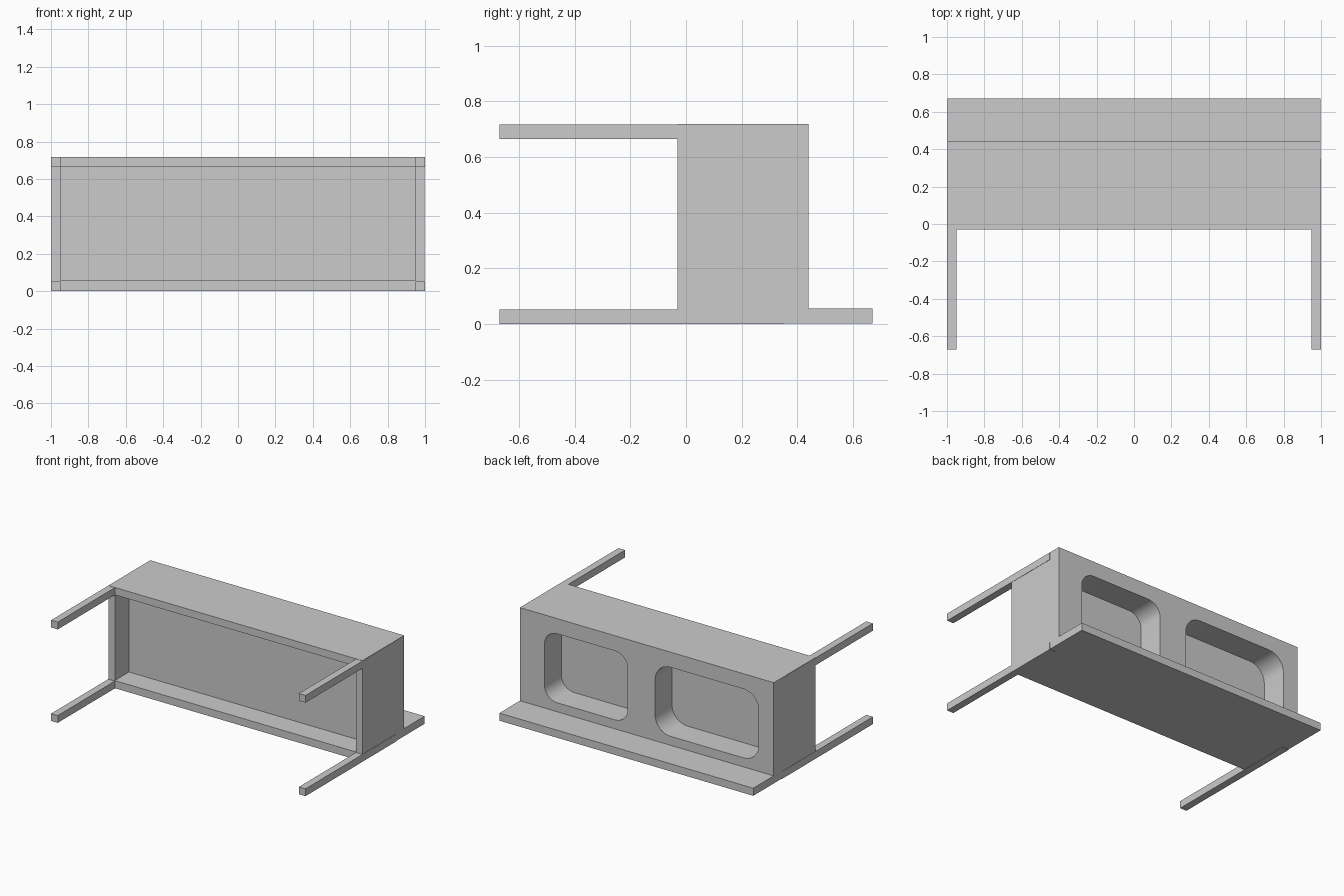
import bpy, bmesh, math

cube = bpy.data.objects.get("Cube")
if cube:
    bpy.data.objects.remove(cube, do_unlink=True)

grey = bpy.data.materials.new("plain_grey")
grey.use_nodes = True
colour = (0.6, 0.6, 0.6, 1)
grey.diffuse_color = colour
grey.node_tree.nodes["Principled BSDF"].inputs["Base Color"].default_value = colour


def prism(name, profile, axis, start, end):
    """Extrude a 2D profile along x (profile in y, z) or y (profile in x, z)."""
    bm = bmesh.new()
    place = (lambda p, d: (d, *p)) if axis == "x" else (lambda p, d: (p[0], d, p[1]))
    face = bm.faces.new([bm.verts.new(place(p, start)) for p in profile])
    new = bmesh.ops.extrude_face_region(bm, geom=[face])["geom"]
    for v in new:
        if isinstance(v, bmesh.types.BMVert):
            v.co["xy".index(axis)] = end
    bmesh.ops.recalc_face_normals(bm, faces=bm.faces)
    mesh = bpy.data.meshes.new(name)
    bm.to_mesh(mesh)
    bm.free()
    mesh.materials.append(grey)
    obj = bpy.data.objects.new(name, mesh)
    bpy.context.collection.objects.link(obj)
    return obj


def rounded(x0, x1, z0, z1, r, steps=8):
    """Rounded rectangle outline."""
    corners = [(x1 - r, z1 - r), (x0 + r, z1 - r), (x0 + r, z0 + r), (x1 - r, z0 + r)]
    return [(cx + r * math.cos(a), cz + r * math.sin(a))
            for i, (cx, cz) in enumerate(corners)
            for a in [math.pi / 2 * (i + k / steps) for k in range(steps + 1)]]


def rect(a0, a1, b0, b1):
    return [(a0, b0), (a1, b0), (a1, b1), (a0, b1)]


# Body with the wide plate under it, as one L-shaped section
body = prism("body", [(-0.03, 0.002), (0.67, 0.002), (0.67, 0.056), (0.44, 0.056),
                      (0.44, 0.718), (-0.03, 0.718)], "x", -0.998, 0.998)

# Front recess and the two rear pockets
cutters = [
    prism("front_recess_cutter", rect(-0.948, 0.948, 0.056, 0.665), "y", -0.1, 0.13),
    prism("wide_pocket_cutter", rounded(-0.88, -0.065, 0.12, 0.61, 0.12), "y", 0.25, 0.5),
    prism("narrow_pocket_cutter", rounded(0.15, 0.805, 0.12, 0.61, 0.1), "y", 0.25, 0.5),
]
for cutter in cutters:
    cutter.hide_render = True
    cutter.hide_viewport = True
    mod = body.modifiers.new(cutter.name, "BOOLEAN")
    mod.operation = "DIFFERENCE"
    mod.solver = "EXACT"
    mod.object = cutter

# Bake the cuts, then remove the cutters
bpy.context.view_layer.update()
cut_mesh = bpy.data.meshes.new_from_object(
    body.evaluated_get(bpy.context.evaluated_depsgraph_get()))
body.modifiers.clear()
body.data = cut_mesh
for cutter in cutters:
    bpy.data.objects.remove(cutter, do_unlink=True)

# Four square legs at the corners
for side, x in (("left", 0.948), ("right", -1.0)):
    for level, z in (("lower", 0.0), ("upper", 0.664)):
        prism(f"{level}_{side}_leg", rect(x, x + 0.052, z, z + 0.052), "y", -0.67, 0.35)

# Smooth the rounded pocket walls, keep the edges sharp
bpy.ops.object.select_all(action="DESELECT")
body.select_set(True)
bpy.context.view_layer.objects.active = body
bpy.ops.object.shade_smooth_by_angle(angle=math.radians(30))
